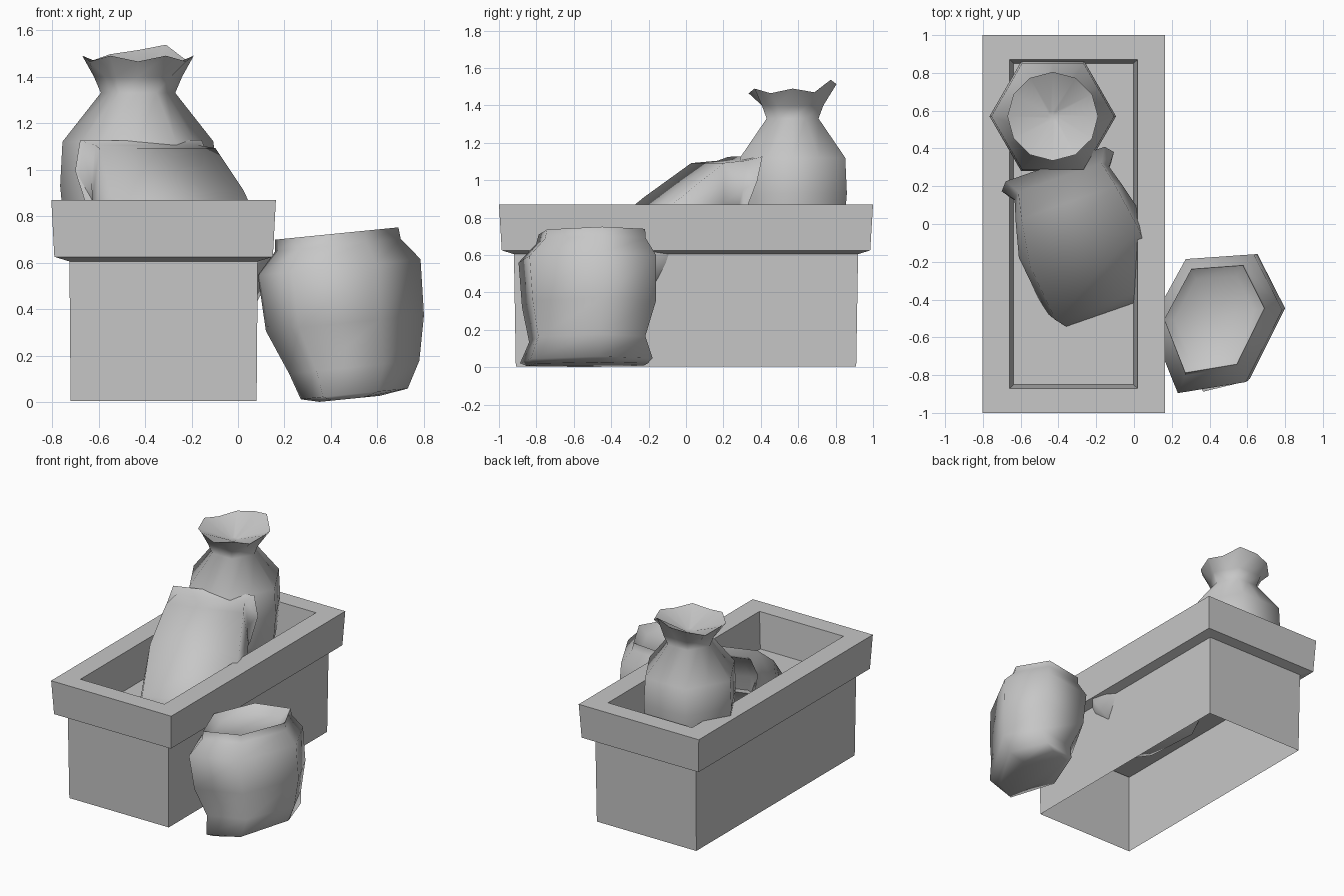
import bpy, bmesh, math
from mathutils import Matrix, Vector

if "Cube" in bpy.data.objects:
    bpy.data.objects.remove(bpy.data.objects["Cube"])

grey = bpy.data.materials.new("plain grey")
grey.use_nodes = True
COLOUR = (0.57, 0.57, 0.57, 1)
grey.diffuse_color = COLOUR
grey.node_tree.nodes["Principled BSDF"].inputs["Base Color"].default_value = COLOUR


def loft(name, loops, cap_start=True, cap_end=True, matrix=None, smooth=None):
    """Skin a stack of point loops into one object."""
    bm = bmesh.new()
    rows = [[bm.verts.new(p) for p in loop] for loop in loops]
    for a, b in zip(rows, rows[1:]):
        n = len(a)
        for i in range(n):
            j = (i + 1) % n
            bm.faces.new((a[i], a[j], b[j], b[i]))
    if cap_start:
        bm.faces.new(rows[0][::-1])
    if cap_end:
        bmesh.ops.poke(bm, faces=[bm.faces.new(rows[-1])])
    mesh = bpy.data.meshes.new(name)
    bm.to_mesh(mesh)
    bm.free()
    mesh.materials.append(grey)
    obj = bpy.data.objects.new(name, mesh)
    bpy.context.collection.objects.link(obj)
    if matrix:
        mesh.transform(matrix)
    if smooth:
        bpy.ops.object.select_all(action="DESELECT")
        bpy.context.view_layer.objects.active = obj
        obj.select_set(True)
        bpy.ops.object.shade_smooth_by_angle(angle=math.radians(smooth))
    return obj


def rectangle(hx, hy, z, cx=-0.32):
    return [(cx + sx * hx, sy * hy, z) for sx, sy in ((-1, -1), (1, -1), (1, 1), (-1, 1))]


def polygon(sides):
    return [(math.cos(a), math.sin(a)) for a in
            (math.tau * i / sides for i in range(sides))]


def ring(section, cx, cy, z, rx, ry, tilt=0, axis=0):
    """Scaled cross-section, its height sloping along one axis."""
    pts = []
    for u, v in section:
        x, y = rx * u, ry * v
        pts.append((cx + x, cy + y, z + tilt * (x, y)[axis]))
    return pts


# Trough: open-bottomed base, overhanging rim, shallow basin
loft("trough", [rectangle(*r) for r in (
    (0.40, 0.91, 0.005), (0.405, 0.92, 0.605),
    (0.47, 0.985, 0.625), (0.483, 1.0, 0.87), (0.338, 0.87, 0.87),
    (0.317, 0.85, 0.61))], cap_start=False)
loft("trough_floor", [rectangle(0.40, 0.91, z) for z in (0.595, 0.605)])

# Open sack leaning beside the trough, slightly skewed six-sided section
skewed = [(1, 0.18), (0.57, 0.88), (-0.46, 0.82), (-1, 0), (-0.58, -0.87), (0.45, -0.73)]
loft("side_sack", [ring(skewed, *r, 0.1) for r in (
    (0.48, -0.53, 0.014, 0.13, 0.37),
    (0.50, -0.535, 0.035, 0.23, 0.405),
    (0.50, -0.53, 0.15, 0.28, 0.355),
    (0.46, -0.52, 0.34, 0.34, 0.41),
    (0.435, -0.53, 0.58, 0.35, 0.42),
    (0.43, -0.51, 0.675, 0.27, 0.335),
    (0.425, -0.505, 0.725, 0.265, 0.325),
    (0.425, -0.505, 0.675, 0.21, 0.26))], smooth=85)

# Tied sack standing in the basin; hexagonal body with edge midpoints
round_section = polygon(12)
r30 = math.cos(math.pi / 6)
body = [(u * k, v * k) for (u, v), k in zip(round_section, (1, r30) * 6)]
stack = [ring(body, -0.43, 0.57, z, r, r) for z, r in (
    (0.60, 0.27), (0.72, 0.315), (0.93, 0.335), (1.12, 0.325),
    (1.33, 0.16), (1.40, 0.19))]
# Ragged mouth, raised towards one point at the back
mouth = ring(round_section, -0.43, 0.57, 1.49, 0.24, 0.235)
peak = Vector((-0.37, 0.80))
stack.append([(x, y, z - 0.025 * (i % 2)
               + max(0, 0.2 - (Vector((x, y)) - peak).length) * 0.35)
              for i, (x, y, z) in enumerate(mouth)])
stack.append(ring(body, -0.43, 0.57, 1.40, 0.03, 0.03))
loft("standing_sack", stack, smooth=85)

# Sack lying at a slant in the basin, flat sided, mouth upward
wide = [(1, -0.1), (0.88, 0.8), (-0.88, 0.8), (-1, -0.1), (-0.88, -0.8), (0.88, -0.8)]
up = Vector((-0.28, 0.80, 0.53)).normalized()
across = Vector((0.945, 0.327, 0))
across = (across - up * across.dot(up)).normalized()
depth = up.cross(across)
place = Matrix((across, depth, up)).transposed().to_4x4()
place.translation = (-0.39, 0.24, 0.88)
loft("slanted_sack", [ring(wide, *r, axis=1) for r in (
    (-0.02, -0.06, -0.79, 0.23, 0.13, 0),
    (0.02, -0.055, -0.70, 0.33, 0.18, 0),
    (0, -0.03, -0.35, 0.345, 0.25, -0.2),
    (0, -0.05, -0.14, 0.30, 0.25, -0.7),
    (0, -0.055, 0.0, 0.265, 0.165, -0.95),
    (0, -0.065, 0.08, 0.315, 0.125, -1.2),
    (0, -0.065, -0.02, 0.24, 0.09, -1.2))], matrix=place, smooth=85)
